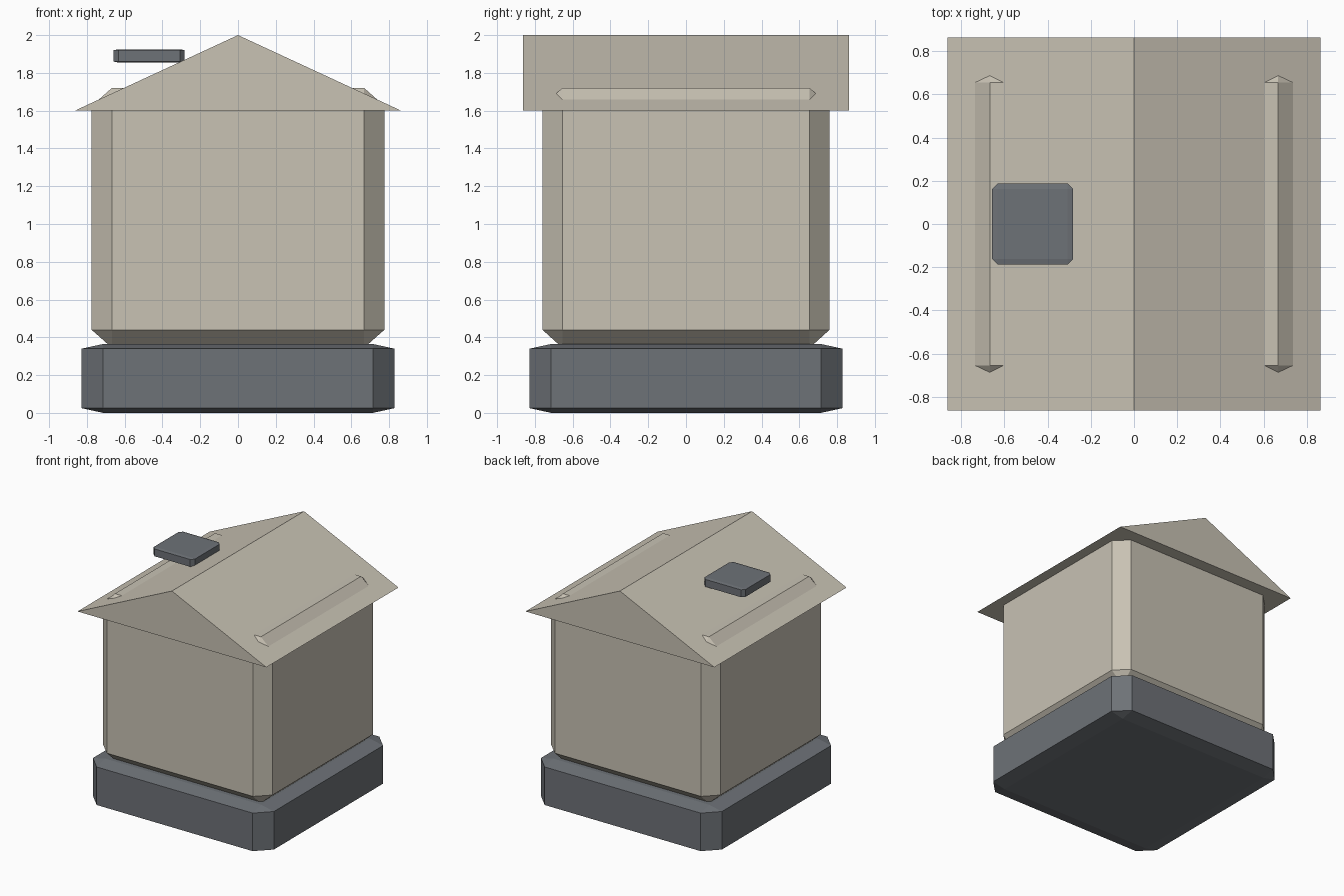
import bpy
import bmesh
from mathutils import Vector

cube = bpy.data.objects.get("Cube")
if cube:
    bpy.data.objects.remove(cube, do_unlink=True)


def make_material(name, rgb):
    mat = bpy.data.materials.new(name)
    mat.use_nodes = True
    colour = (*rgb, 1.0)
    mat.diffuse_color = colour
    mat.node_tree.nodes["Principled BSDF"].inputs["Base Color"].default_value = colour
    return mat


def add_object(name, bm, mat):
    bmesh.ops.recalc_face_normals(bm, faces=bm.faces)
    mesh = bpy.data.meshes.new(name)
    bm.to_mesh(mesh)
    bm.free()
    mesh.materials.append(mat)
    obj = bpy.data.objects.new(name, mesh)
    bpy.context.collection.objects.link(obj)
    return obj


def chamfered_box(name, low, high, chamfer, mat):
    """Box with one flat chamfer on every edge, stretched to its bounds."""
    low, high = Vector(low), Vector(high)
    bm = bmesh.new()
    bmesh.ops.create_cube(bm, size=2)
    bmesh.ops.bevel(bm, geom=bm.edges[:], offset=chamfer, segments=1,
                    affect='EDGES', profile=0.5)
    bmesh.ops.scale(bm, vec=(high - low) / 2, verts=bm.verts)
    bmesh.ops.translate(bm, vec=(low + high) / 2, verts=bm.verts)
    return add_object(name, bm, mat)


def gable_prism(name, half_width, half_depth, eave, ridge, mat):
    """Closed triangular prism with its ridge along y."""
    bm = bmesh.new()
    profile = [(-half_width, eave), (half_width, eave), (0, ridge)]
    face = bm.faces.new([bm.verts.new((x, -half_depth, z)) for x, z in profile])
    result = bmesh.ops.extrude_face_region(bm, geom=[face])
    moved = [v for v in result["geom"] if isinstance(v, bmesh.types.BMVert)]
    bmesh.ops.translate(bm, vec=(0, 2 * half_depth, 0), verts=moved)
    return add_object(name, bm, mat)


plaster = make_material("warm plaster", (0.58, 0.54, 0.455))
stone = make_material("slate grey", (0.155, 0.168, 0.185))

# Foundation
chamfered_box("foundation", (-0.828, -0.828, 0), (0.828, 0.828, 0.365), 0.138, stone)

# Walls, whose upper edges just break through the roof
chamfered_box("walls", (-0.775, -0.76, 0.345), (0.775, 0.76, 1.72), 0.138, plaster)

# Gable roof
gable_prism("roof", 0.864, 0.864, 1.6, 2.0, plaster)

# Floating slab over the roof slope
chamfered_box("chimney_cap", (-0.658, -0.187, 1.855), (-0.282, 0.187, 1.925), 0.135, stone)
